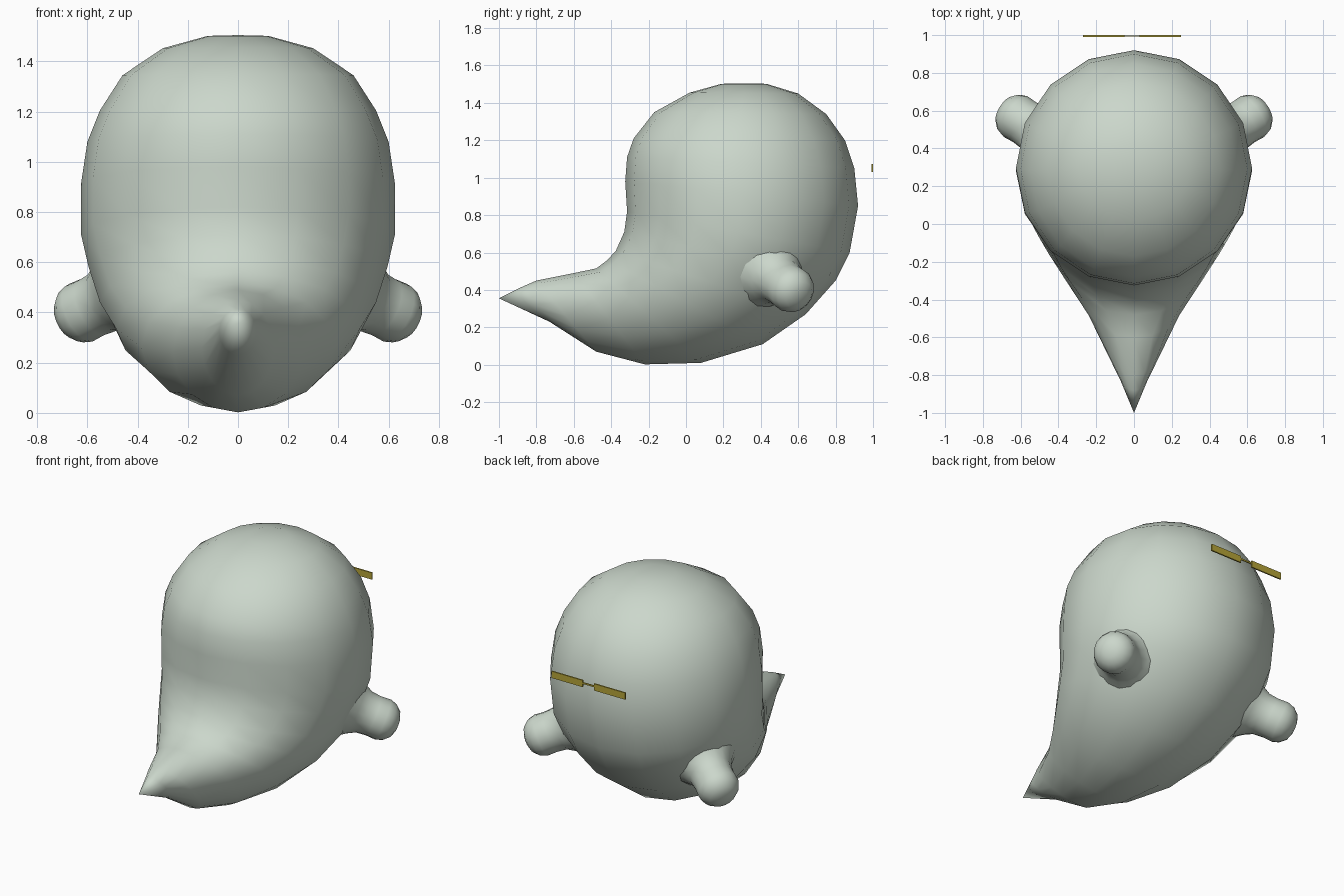
import bpy, bmesh, math
from mathutils import Vector

if "Cube" in bpy.data.objects:
    bpy.data.objects.remove(bpy.data.objects["Cube"])


def material(name, rgb):
    m = bpy.data.materials.new(name)
    m.diffuse_color = (*rgb, 1)
    m.use_nodes = True
    m.node_tree.nodes["Principled BSDF"].inputs["Base Color"].default_value = m.diffuse_color
    return m


pale = material("pale grey green", (0.60, 0.68, 0.60))
gold = material("dull gold", (0.46, 0.37, 0.04))


def finish(bm, name, mat, smooth):
    bmesh.ops.recalc_face_normals(bm, faces=bm.faces)
    me = bpy.data.meshes.new(name)
    bm.to_mesh(me)
    bm.free()
    me.materials.append(mat)
    for p in me.polygons:
        p.use_smooth = smooth
    ob = bpy.data.objects.new(name, me)
    bpy.context.collection.objects.link(ob)
    return ob


def loft(name, rings, sides, start, end, mat):
    """Skin elliptical rings (centre, axis u, axis v) and close them on poles."""
    bm = bmesh.new()
    loops = []
    for c, u, v in rings:
        loops.append([bm.verts.new(c + u * math.cos(a) + v * math.sin(a))
                      for a in (2 * math.pi * i / sides for i in range(sides))])
    for p, q in zip(loops, loops[1:]):
        for i in range(sides):
            j = (i + 1) % sides
            bm.faces.new((p[i], p[j], q[j], q[i]))
    for pole, lp in ((start, loops[0]), (end, loops[-1])):
        if pole is None:
            continue
        pv = bm.verts.new(pole)
        for i in range(sides):
            bm.faces.new((lp[i], lp[(i + 1) % sides], pv))
    return finish(bm, name, mat, True)


# Body: front point (y, z), back point (y, z), half width, from crown to tail
sections = [
    (0.19, 1.502, 0.43, 1.502, 0.12),
    (0.02, 1.455, 0.60, 1.45, 0.30),
    (-0.17, 1.35, 0.75, 1.34, 0.46),
    (-0.28, 1.21, 0.85, 1.20, 0.55),
    (-0.315, 1.11, 0.90, 1.05, 0.60),
    (-0.325, 0.98, 0.92, 0.85, 0.625),
    (-0.315, 0.82, 0.875, 0.60, 0.625),
    (-0.33, 0.71, 0.80, 0.45, 0.595),
    (-0.375, 0.61, 0.64, 0.27, 0.55),
    (-0.42, 0.56, 0.41, 0.11, 0.485),
    (-0.48, 0.515, 0.08, 0.01, 0.385),
    (-0.60, 0.49, -0.22, 0.002, 0.26),
    (-0.80, 0.45, -0.48, 0.07, 0.145),
    (-0.88, 0.415, -0.73, 0.23, 0.075),
]
rings = []
for fy, fz, by, bz, w in sections:
    f, b = Vector((0, fy, fz)), Vector((0, by, bz))
    rings.append(((f + b) / 2, Vector((w, 0, 0)), (b - f) / 2))
loft("body", rings, 16, Vector((0, 0.31, 1.505)), Vector((0, -1, 0.355)), pale)

# Stubby arms: flared at the root, rounded at the end
base, axis = Vector((0.50, 0.49, 0.46)), Vector((0.145, 0.09, -0.07)).normalized()
profile = [(-0.07, 0.20), (-0.01, 0.155), (0.04, 0.128), (0.10, 0.122),
           (0.16, 0.125), (0.20, 0.112), (0.235, 0.08), (0.25, 0.04)]
for side, label in ((1, "right_arm"), (-1, "left_arm")):
    flip = Vector((side, 1, 1))
    u = axis.orthogonal().normalized()
    v = axis.cross(u)
    arm = [((base + axis * d) * flip, u * r * flip, v * r * flip) for d, r in profile]
    loft(label, arm, 16, None, (base + axis * 0.254) * flip, pale)


# Floating gold plates joined by a thin bridge behind the head
def plate(name, x0, x1, z0, z1, y0, y1):
    bm = bmesh.new()
    bmesh.ops.create_cube(bm, size=1)
    for vert in bm.verts:
        x, y, z = vert.co
        vert.co = (x0 + (x + .5) * (x1 - x0), y0 + (y + .5) * (y1 - y0),
                   z0 + (z + .5) * (z1 - z0))
    finish(bm, name, gold, False)


plate("left_plate", -0.27, -0.05, 1.03, 1.073, 0.991, 1.0)
plate("right_plate", 0.03, 0.25, 1.03, 1.073, 0.991, 1.0)
plate("plate_bridge", -0.052, 0.032, 1.05, 1.06, 0.993, 0.999)
